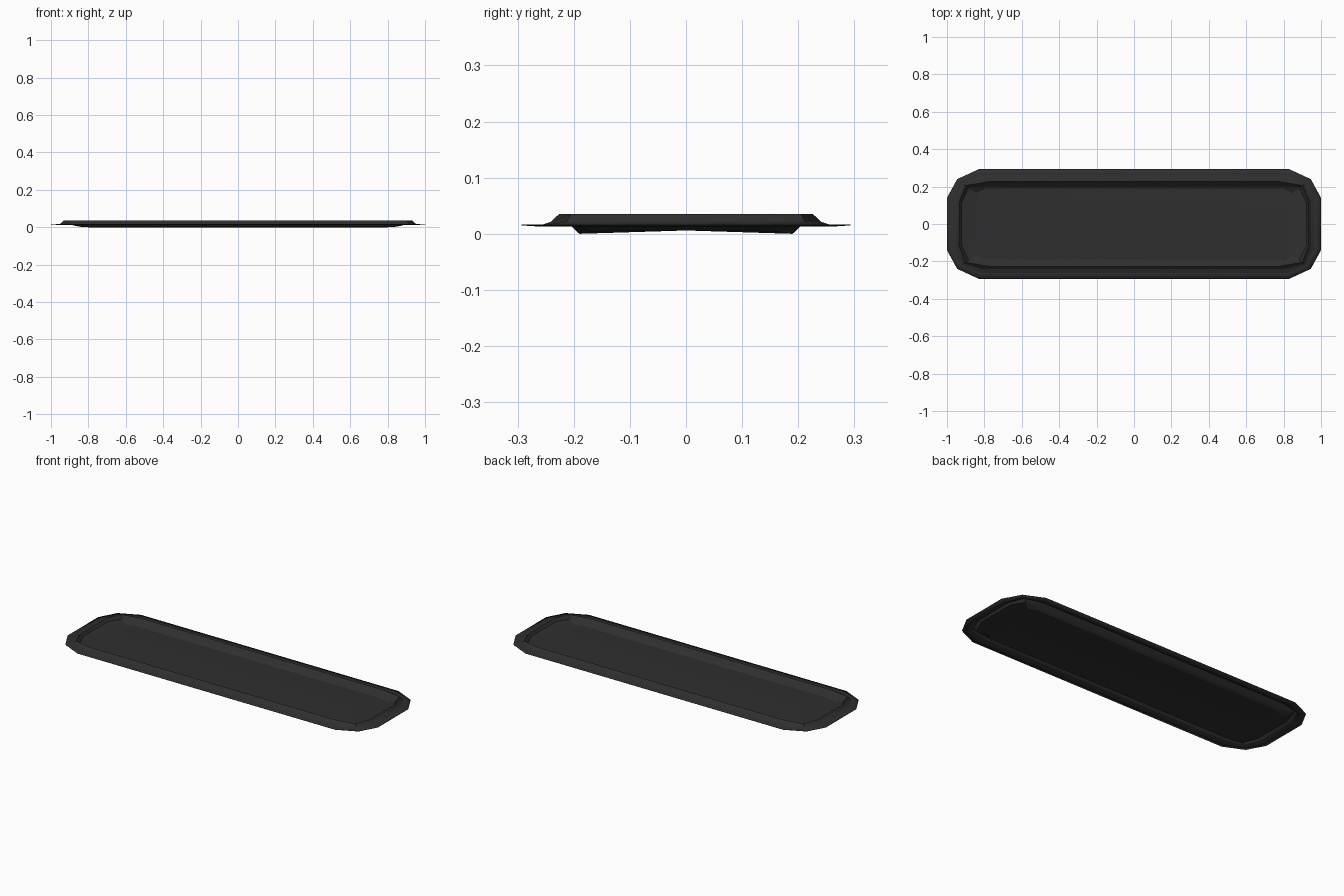
import bpy, bmesh

if "Cube" in bpy.data.objects:
    bpy.data.objects.remove(bpy.data.objects["Cube"])

# Colour
mat = bpy.data.materials.new("charcoal black")
mat.diffuse_color = (0.028, 0.028, 0.028, 1)
mat.use_nodes = True
mat.node_tree.nodes["Principled BSDF"].inputs["Base Color"].default_value = mat.diffuse_color

# Each ring: three corner points (x, y, z), mirrored into all four quadrants
RINGS = [
    [(1.00, 0.14, 0.015), (0.945, 0.24, 0.015), (0.83, 0.293, 0.015)],    # outer lip
    [(0.965, 0.13, 0.013), (0.92, 0.22, 0.013), (0.82, 0.262, 0.013)],    # lip dip
    [(0.945, 0.125, 0.020), (0.91, 0.212, 0.020), (0.81, 0.240, 0.020)],  # rim foot
    [(0.932, 0.12, 0.034), (0.90, 0.205, 0.034), (0.78, 0.226, 0.034)],   # rim crest
    [(0.922, 0.115, 0.019), (0.885, 0.194, 0.014), (0.78, 0.205, 0.014)], # inner wall
    [(0.86, 0.10, 0.006), (0.845, 0.165, 0.003), (0.80, 0.190, 0.0)],     # floor edge
]


def ring_points(corner):
    back = corner + [(-x, y, z) for x, y, z in reversed(corner)]
    return back + [(x, -y, z) for x, y, z in reversed(back)]


bm = bmesh.new()
rings = [[bm.verts.new(p) for p in ring_points(c)] for c in RINGS]
n = len(rings[0])

# Lip, rim and walls
for a, b in zip(rings, rings[1:]):
    for i in range(n):
        j = (i + 1) % n
        bm.faces.new((a[i], a[j], b[j], b[i]))

# Floor, slightly crowned along a centre ridge
right = bm.verts.new((0.80, 0, 0.006))
left = bm.verts.new((-0.80, 0, 0.006))
f = rings[-1]
for i in range(n):
    j = (i + 1) % n
    if i == 2:
        bm.faces.new((right, f[i], f[j], left))
    elif i == 8:
        bm.faces.new((left, f[i], f[j], right))
    else:
        bm.faces.new((left if 2 < i < 8 else right, f[i], f[j]))

bmesh.ops.recalc_face_normals(bm, faces=bm.faces)
bm.normal_update()
if right.normal.z < 0:
    bmesh.ops.reverse_faces(bm, faces=bm.faces)

mesh = bpy.data.meshes.new("tray")
bm.to_mesh(mesh)
bm.free()
mesh.materials.append(mat)
tray = bpy.data.objects.new("tray", mesh)
bpy.context.collection.objects.link(tray)

# Thin sheet thickness, grown upward from the underside
solid = tray.modifiers.new("thickness", 'SOLIDIFY')
solid.thickness = 0.0015
solid.offset = 1

bpy.context.view_layer.objects.active = tray
tray.select_set(True)
bpy.ops.object.shade_smooth_by_angle(angle=0.35)
